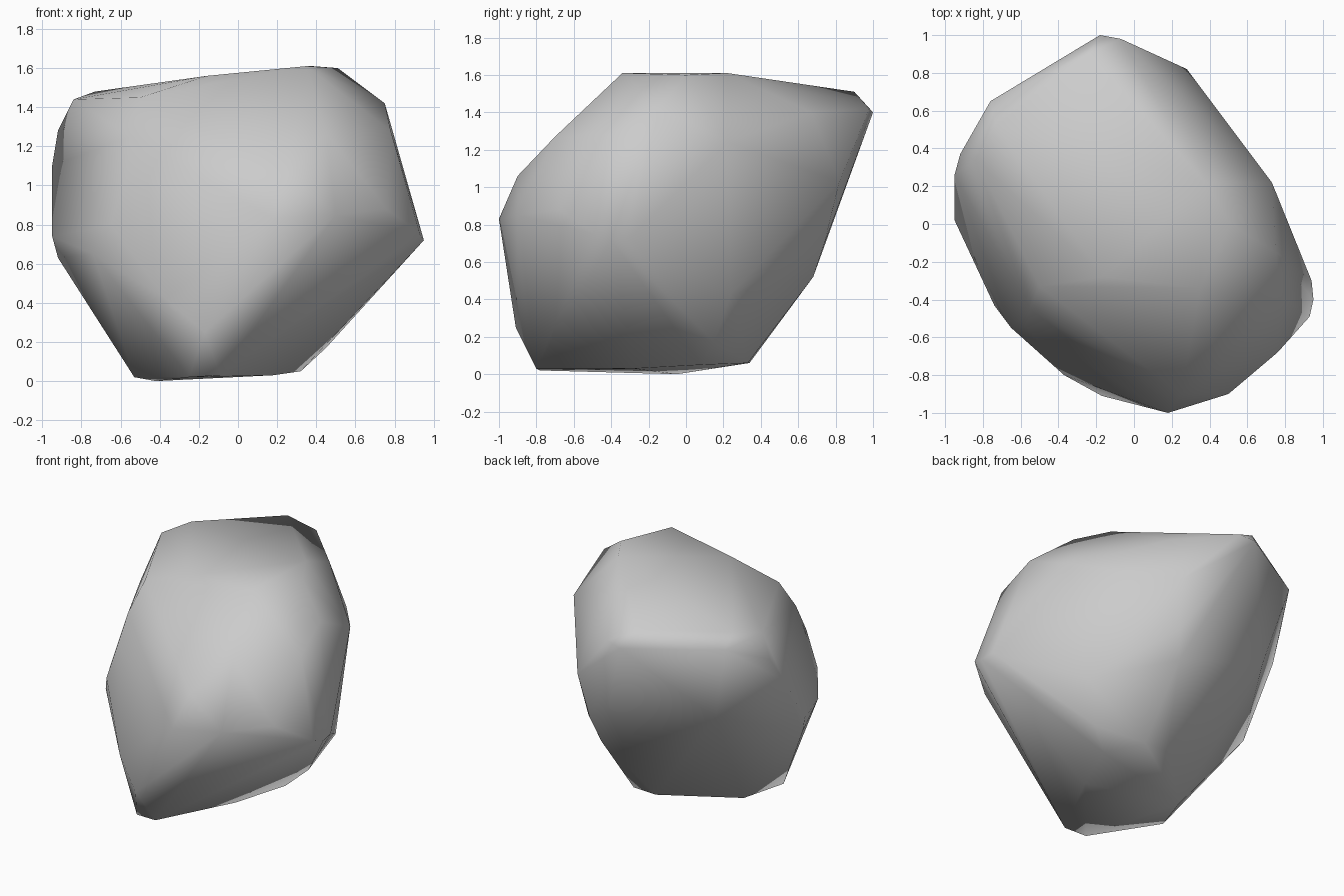
import bpy, bmesh, math

# Corner points of the boulder, grouped by height
base = [(-.09, -.80, .03), (-.25, -.78, .02), (-.53, -.34, .02), (-.42, -.05, 0),
        (0, .34, .06), (.18, .33, .06), (.32, .08, .05), (.18, -.28, .03)]
lower = [(.45, .15, .17), (-.17, -.91, .25), (-.37, -.80, .42), (0, -.90, .40),
         (.60, .24, .43), (.19, .68, .52)]
middle = [(-.92, 0, .63), (-.95, .02, .74), (-.74, -.43, .65), (-.65, -.55, .80),
          (.18, -1, .83), (.50, -.90, .85), (.76, -.68, .88), (.93, -.49, .75),
          (.95, -.40, .72), (.94, -.30, .73), (.24, .74, .70), (-.62, .55, .85),
          (.28, .82, 1.03), (-.95, .26, 1.10)]
upper = [(.25, -.90, 1.06), (.45, -.70, 1.27), (-.57, -.54, 1.05), (-.55, -.45, 1.25),
         (-.69, -.06, 1.34), (.78, -.40, 1.28), (.73, .22, 1.24), (.48, .44, 1.27),
         (.25, .67, 1.40), (-.92, .37, 1.28), (-.84, .34, 1.44), (-.76, .65, 1.41)]
top = [(.75, -.15, 1.42), (.51, 0, 1.60), (.35, -.34, 1.61), (.38, .22, 1.61),
       (-.16, -.28, 1.56), (-.50, -.33, 1.45), (-.18, 1, 1.40), (-.07, .98, 1.42),
       (-.24, .90, 1.51), (-.73, .52, 1.48)]

# Wrap the points in a faceted stone skin
bm = bmesh.new()
for p in base + lower + middle + upper + top:
    bm.verts.new(p)
bmesh.ops.convex_hull(bm, input=bm.verts[:])
bmesh.ops.delete(bm, geom=[v for v in bm.verts if not v.link_faces], context='VERTS')
bmesh.ops.recalc_face_normals(bm, faces=bm.faces[:])
mesh = bpy.data.meshes.new("boulder")
bm.to_mesh(mesh)
bm.free()

boulder = bpy.data.objects.new("boulder", mesh)
bpy.context.collection.objects.link(boulder)

# Soft shading with only the strongest creases kept sharp
bpy.context.view_layer.objects.active = boulder
boulder.select_set(True)
bpy.ops.object.shade_smooth_by_angle(angle=math.radians(70))
